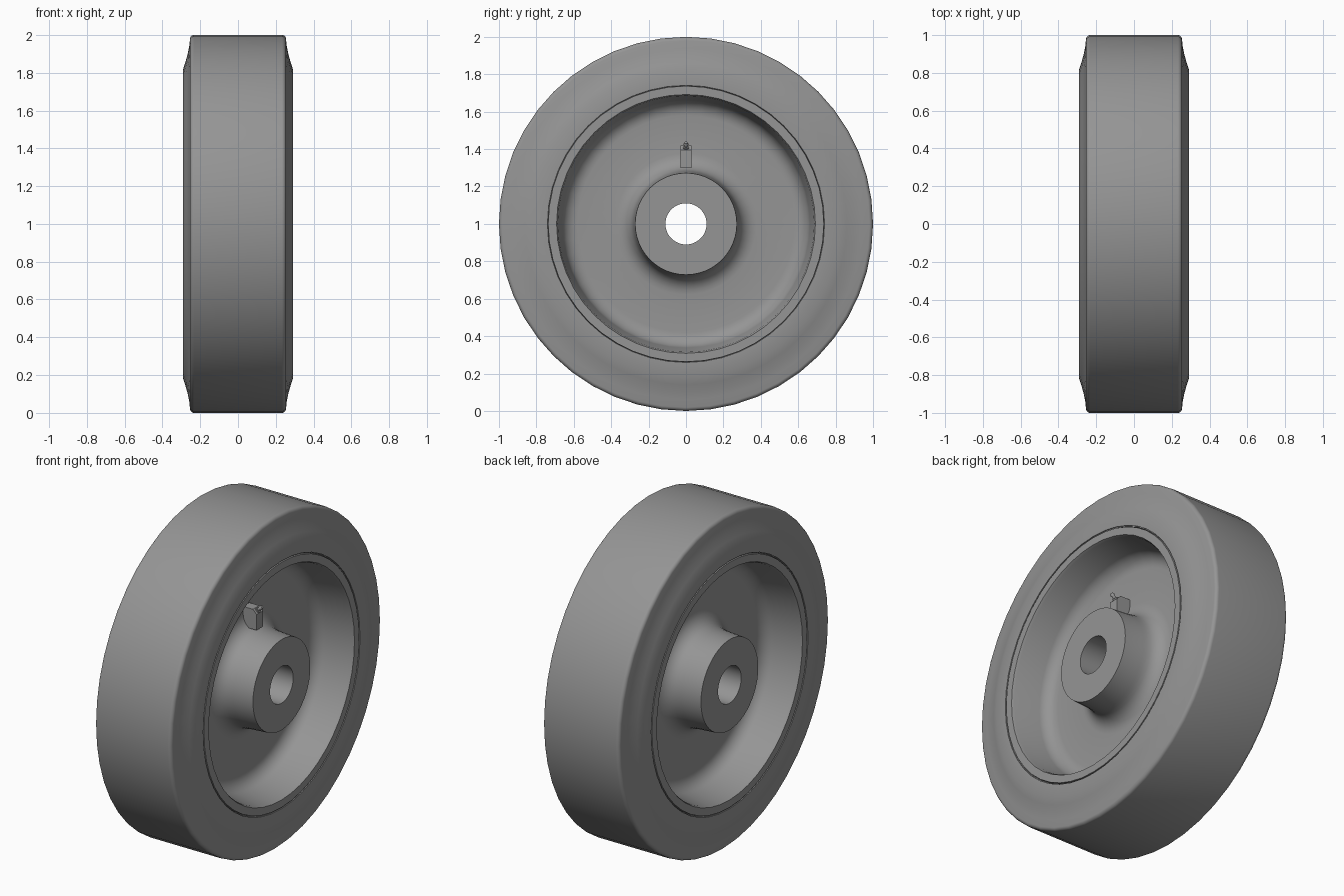
import bpy, bmesh, math
from mathutils import Matrix

if "Cube" in bpy.data.objects:
    bpy.data.objects.remove(bpy.data.objects["Cube"])

grey = bpy.data.materials.new("dark_grey")
grey.diffuse_color = (0.3, 0.3, 0.3, 1)
grey.use_nodes = True
grey.node_tree.nodes["Principled BSDF"].inputs["Base Color"].default_value = grey.diffuse_color


def arc(cx, cr, rad, a0, a1, n=6):
    """Fillet points (x, radius), angles in degrees."""
    return [(cx + rad * math.cos(math.radians(a0 + (a1 - a0) * i / n)),
             cr + rad * math.sin(math.radians(a0 + (a1 - a0) * i / n)))
            for i in range(n + 1)]


def finish(bm, name, angle=30):
    bmesh.ops.recalc_face_normals(bm, faces=bm.faces)
    me = bpy.data.meshes.new(name)
    bm.to_mesh(me)
    bm.free()
    me.materials.append(grey)
    ob = bpy.data.objects.new(name, me)
    bpy.context.collection.objects.link(ob)
    bpy.ops.object.select_all(action='DESELECT')
    ob.select_set(True)
    bpy.context.view_layer.objects.active = ob
    bpy.ops.object.shade_smooth_by_angle(angle=math.radians(angle))
    return ob


def revolve(name, half, steps=48):
    """Mirror a half profile in x, close it and spin it round the axle."""
    loop = half + [(-x, r) for x, r in reversed(half)]
    bm = bmesh.new()
    rings = []
    for i in range(steps):
        a = 2 * math.pi * i / steps
        rings.append([bm.verts.new((x, r * math.sin(a), 1 + r * math.cos(a)))
                      for x, r in loop])
    n = len(loop)
    for i in range(steps):
        p, q = rings[i], rings[(i + 1) % steps]
        for j in range(n):
            k = (j + 1) % n
            bm.faces.new((p[j], p[k], q[k], q[j]))
    return finish(bm, name)


# tyre: flat shoulder, hollow side wall, rounded tread edge
tyre = [(0.278, 0.739), (0.284, 0.741), (0.284, 0.745), (0.29, 0.745), (0.29, 0.82),
        (0.277, 0.86), (0.266, 0.90), (0.258, 0.94)]
tyre += arc(0.232, 0.978, 0.022, 8, 90)
revolve("tyre", tyre)

# wheel centre: slightly conical hub, web and rim with soft fillets
WEB = 0.055
centre = [(0.29, 0.162), (0.29, 0.272), (0.165, 0.28)]
centre += arc(WEB + 0.095, 0.378, 0.095, 268, 180)    # hub into web
centre += arc(WEB + 0.085, 0.58, 0.085, 180, 105)     # web into rim
centre += [(0.275, 0.685), (0.29, 0.692), (0.29, 0.737), (0.284, 0.737), (0.278, 0.739)]
revolve("wheel_centre", centre)

# bearing sleeve, flush with the hub face
revolve("bearing_sleeve", [(0.29, 0.11), (0.29, 0.162)])

# grease nipple boss: block on the web with a chamfered outer top edge
side = [(0.04, 1.30), (0.145, 1.30), (0.145, 1.395), (0.12, 1.42), (0.04, 1.42)]
bm = bmesh.new()
face = bm.faces.new([bm.verts.new((x, -0.03, z)) for x, z in side])
ext = bmesh.ops.extrude_face_region(bm, geom=[face])
bmesh.ops.translate(bm, vec=(0, 0.06, 0),
                    verts=[v for v in ext['geom'] if isinstance(v, bmesh.types.BMVert)])
# the first face stays behind when extruded, so the block is closed
finish(bm, "grease_boss")

# grease nipple: stepped pin standing on the chamfer
bm = bmesh.new()
tilt = Matrix.Translation((0.132, 0, 1.407)) @ Matrix.Rotation(math.radians(45), 4, 'Y')
for r1, r2, z0, z1 in ((0.016, 0.016, -0.01, 0.008), (0.009, 0.009, 0.008, 0.026),
                       (0.013, 0.008, 0.026, 0.040)):
    bmesh.ops.create_cone(bm, cap_ends=True, segments=16, radius1=r1, radius2=r2,
                          depth=z1 - z0,
                          matrix=tilt @ Matrix.Translation((0, 0, (z0 + z1) / 2)))
finish(bm, "grease_nipple")
